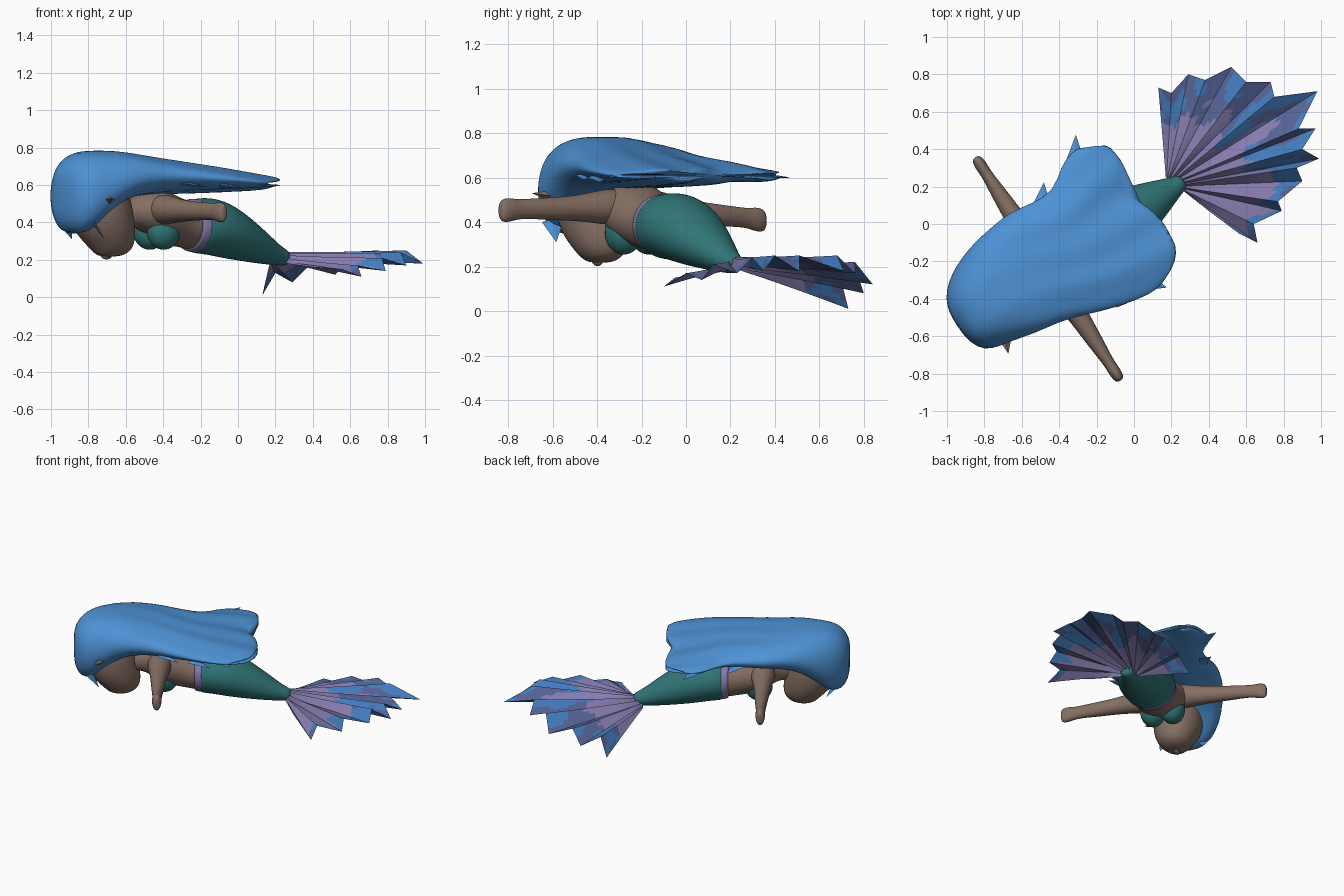
import bpy, bmesh, math
from mathutils import Matrix, Vector, noise

# body frame: local x runs from head to tail, local y across the body
FRAME = Matrix.Translation((-0.46, -0.24, 0)) @ Matrix.Rotation(math.atan2(0.545, 0.84), 4, 'Z')


def mat(name, r, g, b):
    m = bpy.data.materials.new(name)
    m.diffuse_color = (r, g, b, 1)
    return m


SKIN = mat("brown_skin", 0.235, 0.16, 0.125)
HAIR = mat("hair_blue", 0.075, 0.285, 0.66)
TEAL = mat("teal", 0.03, 0.18, 0.185)
LAVENDER = mat("lavender", 0.235, 0.2, 0.42)
FIN_BLUE = mat("fin_blue", 0.055, 0.2, 0.5)
FIN_SLATE = mat("fin_slate", 0.09, 0.12, 0.3)


def make(name, verts, faces, mats, smooth=True, subdiv=0, frame=FRAME, closed=True):
    me = bpy.data.meshes.new(name)
    me.from_pydata(verts, [], faces)
    if closed:
        bm = bmesh.new()
        bm.from_mesh(me)
        bmesh.ops.recalc_face_normals(bm, faces=bm.faces)
        bm.to_mesh(me)
        bm.free()
    for m in mats:
        me.materials.append(m)
    ob = bpy.data.objects.new(name, me)
    bpy.context.collection.objects.link(ob)
    ob.matrix_world = frame
    for p in me.polygons:
        p.use_smooth = smooth
    if subdiv:
        s = ob.modifiers.new("round", 'SUBSURF')
        s.levels = s.render_levels = subdiv
    return ob


def skin_rings(name, rings, mats, subdiv=2):
    n = len(rings[0])
    verts = [p for r in rings for p in r]
    faces = [(i * n + j, i * n + (j + 1) % n, (i + 1) * n + (j + 1) % n, (i + 1) * n + j)
             for i in range(len(rings) - 1) for j in range(n)]
    faces += [tuple(range(n - 1, -1, -1)), tuple(range((len(rings) - 1) * n, len(rings) * n))]
    return make(name, verts, faces, mats, subdiv=subdiv)


def circle(n):
    return [(math.cos(2 * math.pi * j / n), math.sin(2 * math.pi * j / n)) for j in range(n)]


def body_loft(name, sections, mats):
    """sections: (x, z, half width, half height)"""
    return skin_rings(name, [[(x, w * c, z + h * s) for c, s in circle(20)] for x, z, w, h in sections], mats)


def ball(name, centre, radii, material):
    bpy.ops.mesh.primitive_uv_sphere_add(segments=32, ring_count=20)
    ob = bpy.context.object
    ob.name = name
    ob.matrix_world = FRAME @ Matrix.Translation(centre) @ Matrix.Diagonal((*radii, 1))
    ob.data.materials.append(material)
    bpy.ops.object.shade_smooth()


def spike(name, base, tip, wide, thick, material):
    """flattened cone from base to tip"""
    b, t = Vector(base), Vector(tip)
    side = (t - b).cross(Vector((0, 0, 1))).normalized() * wide
    up = Vector((0, 0, thick))
    make(name, [b + side, b + up, b - side, b - up, t],
         [(0, 1, 4), (1, 2, 4), (2, 3, 4), (3, 0, 4), (3, 2, 1, 0)], [material], smooth=False)


# torso
body_loft("torso", [(-0.22, 0.44, 0.06, 0.07), (-0.12, 0.46, 0.075, 0.08), (-0.06, 0.46, 0.14, 0.105),
                    (0.0, 0.45, 0.172, 0.128), (0.035, 0.44, 0.175, 0.138), (0.09, 0.425, 0.165, 0.142),
                    (0.15, 0.405, 0.15, 0.135), (0.21, 0.39, 0.145, 0.13), (0.28, 0.38, 0.155, 0.135)], [SKIN])

# waistband and tail
body_loft("waistband", [(0.225, 0.385, 0.148, 0.134), (0.235, 0.385, 0.158, 0.142), (0.28, 0.382, 0.17, 0.147),
                        (0.295, 0.38, 0.16, 0.14)], [LAVENDER])
body_loft("tail", [(0.265, 0.38, 0.16, 0.138), (0.275, 0.38, 0.17, 0.148), (0.35, 0.382, 0.184, 0.154),
                   (0.46, 0.362, 0.18, 0.155), (0.6, 0.31, 0.138, 0.122), (0.72, 0.26, 0.093, 0.085),
                   (0.82, 0.218, 0.052, 0.05), (0.87, 0.21, 0.04, 0.04)], [TEAL])

# head: horizontal slices from crown to face, face turned down
skin_rings("head", [[(x + r * c, w * s, z) for c, s in circle(20)] for z, x, r, w in
                    [(0.64, -0.36, 0.12, 0.11), (0.56, -0.34, 0.175, 0.16), (0.44, -0.325, 0.18, 0.168),
                     (0.35, -0.3, 0.172, 0.152), (0.28, -0.265, 0.135, 0.12), (0.24, -0.26, 0.1, 0.09),
                     (0.216, -0.27, 0.06, 0.045)]], [SKIN])
ball("nose", (-0.29, 0, 0.228), (0.035, 0.02, 0.026), SKIN)

# paired parts
for s, label in ((1, "left"), (-1, "right")):
    ball(label + "_chest_cup", (0.03, 0.068 * s, 0.352), (0.092, 0.082, 0.098), TEAL)
    spike(label + "_ear", (-0.37, 0.13 * s, 0.51), (-0.425, 0.265 * s, 0.53), 0.06, 0.04, SKIN)
    drop = 0.045 if s > 0 else 0.0
    arm = [(0.06, 0.47, 0.085, 0.09), (0.16, 0.468, 0.082, 0.08), (0.25, 0.465, 0.064, 0.066),
           (0.33, 0.462, 0.054, 0.057), (0.44, 0.46, 0.047, 0.052), (0.56, 0.46, 0.034, 0.046),
           (0.62, 0.457, 0.031, 0.046), (0.66, 0.455, 0.034, 0.056), (0.7, 0.452, 0.028, 0.054),
           (0.712, 0.452, 0.014, 0.03)]
    skin_rings(label + "_arm", [[(r * c, y * s, z - drop * y / 0.7 + h * q) for c, q in circle(14)]
                                for y, z, r, h in arm], [SKIN])


# hair: cap over the head that flows into a wide flat mantle
def lerp_table(table, x):
    for (x0, y0), (x1, y1) in zip(table, table[1:]):
        if x <= x1:
            return y0 + (y1 - y0) * (x - x0) / (x1 - x0)
    return table[-1][1]


HEM = [(-1, 0.5), (-0.9, 0.61), (-0.75, 0.66), (-0.45, 0.675), (-0.1, 0.64), (0.1, 0.58),
       (0.35, 0.58), (0.65, 0.665), (0.87, 0.65), (1, 0.52)]
HAIR_SECTIONS = [  # x, left edge, right edge, top, bottom
    (-0.573, 0.06, -0.03, 0.63, 0.48), (-0.562, 0.13, -0.11, 0.68, 0.4), (-0.52, 0.2, -0.18, 0.74, 0.34),
    (-0.45, 0.255, -0.205, 0.775, 0.335), (-0.37, 0.295, -0.218, 0.785, 0.41), (-0.25, 0.335, -0.25, 0.785, 0.515),
    (-0.12, 0.352, -0.268, 0.765, 0.545), (0.0, 0.368, -0.3, 0.747, 0.55), (0.12, 0.34, -0.345, 0.727, 0.555),
    (0.28, 0.33, -0.385, 0.7, 0.56), (0.4, 0.425, -0.405, 0.677, 0.567), (0.5, 0.455, -0.41, 0.657, 0.572),
    (0.57, 0.45, -0.395, 0.642, 0.582), (0.6, 0.445, -0.385, 0.625, 0.594)]
rings = []
for x, left, right, top, bottom in HAIR_SECTIONS:
    ring = []
    power = 0.75 if x < -0.1 else 0.9
    for c, q in circle(48):
        s = math.copysign(abs(c) ** power, c)
        pull = max(0, x / 0.6) ** 1.5 * (lerp_table(HEM, s) - 0.6)
        ripple = 0.01 * math.sin(s * 11 + x * 5) * min(1, max(0, x + 0.4)) * abs(q)
        ring.append((x + pull, (left + right) / 2 + s * (left - right) / 2,
                     (top + bottom) / 2 + q * (top - bottom) / 2 + ripple))
    rings.append(ring)
skin_rings("hair", rings, [HAIR], subdiv=1)

# loose hair tips
for i, (b, t, w) in enumerate([((0.42, 0.38, 0.61), (0.515, 0.52, 0.6), 0.06),
                               ((0.14, 0.28, 0.61), (0.234, 0.4, 0.59), 0.06),
                               ((0.4, -0.34, 0.61), (0.48, -0.43, 0.6), 0.05),
                               ((0.22, -0.33, 0.6), (0.345, -0.4, 0.58), 0.05),
                               ((0.02, -0.26, 0.61), (0.13, -0.345, 0.59), 0.05),
                               ((-0.46, -0.13, 0.4), (-0.4, -0.15, 0.31), 0.05),
                               ((-0.48, 0.12, 0.4), (-0.42, 0.14, 0.31), 0.05)]):
    spike("hair_tip_%d" % i, b, t, w, 0.015, HAIR)

# tail fin: fan whose pleats deepen toward a rim of alternating tips and notches
RIM = [(0.13, 0.73, 0.01), (0.2, 0.70, 0.13), (0.29, 0.80, 0.08), (0.38, 0.77, 0.17), (0.52, 0.84, 0.12),
       (0.60, 0.76, 0.22), (0.73, 0.76, 0.17), (0.75, 0.68, 0.25), (0.98, 0.71, 0.18), (0.88, 0.51, 0.25),
       (0.97, 0.51, 0.18), (0.90, 0.40, 0.25), (0.99, 0.35, 0.18), (0.87, 0.30, 0.24), (0.90, 0.23, 0.17),
       (0.77, 0.12, 0.21), (0.79, 0.07, 0.14), (0.64, 0.0, 0.17), (0.66, -0.10, 0.11), (0.56, -0.05, 0.15),
       (0.40, 0.07, 0.16)]
LAST = len(RIM) - 1
MEAN = [(RIM[max(i - 1, 0)][2] + 2 * RIM[i][2] + RIM[min(i + 1, LAST)][2]) / 4 for i in range(LAST + 1)]
ACROSS, ALONG = 4, 18
verts, faces, colours = [], [], []
for c in range(ACROSS * LAST + 1):
    i = min(c // ACROSS, LAST - 1)
    f = c / ACROSS - i
    g = c / (ACROSS * LAST)
    ridge = (f if i % 2 == 0 else 1 - f) - 0.5
    root = Vector((0.17 + 0.09 * g, 0.25 - 0.07 * g, 0.18 + (0.045 + 0.04 * ridge) * math.sin(math.pi * g)))
    rim = Vector(RIM[i]).lerp(Vector(RIM[i + 1]), f)
    mean = MEAN[i] + (MEAN[i + 1] - MEAN[i]) * f
    for r in range(ALONG + 1):
        k = r / ALONG
        p = root.lerp(rim, k)
        p.z = root.z + (mean - root.z) * k + (rim.z - mean) * k ** 1.4
        verts.append(p)
# blue streaks in the middle, slate on the far side, mostly lavender on the near side
LIMIT = [(0, 0.6), (0.25, 0.6), (0.4, 0.53), (0.62, 0.58), (0.75, 0.75), (1, 0.85)]
BLUE = [(0, -0.15), (0.25, -0.05), (0.4, 0.3), (0.65, 0.2), (0.8, 0), (1, -0.05)]
n = ALONG + 1
for c in range(ACROSS * LAST):
    g = c / (ACROSS * LAST)
    for r in range(ALONG):
        faces.append((c * n + r, c * n + r + 1, (c + 1) * n + r + 1, (c + 1) * n + r))
        k = r / ALONG
        patch = k + 0.4 * noise.noise((g * 22, k * 4, 0.3))
        tint = noise.noise((g * 22, k * 5, 7.7)) + lerp_table(BLUE, g)
        colours.append(0 if patch < lerp_table(LIMIT, g) else 1 if tint > 0 else 2)
fin = make("tail_fin", verts, faces, [LAVENDER, FIN_BLUE, FIN_SLATE], smooth=False, frame=Matrix(), closed=False)
for p, c in zip(fin.data.polygons, colours):
    p.material_index = c
if sum(p.normal.z for p in fin.data.polygons) < 0:
    fin.data.flip_normals()
